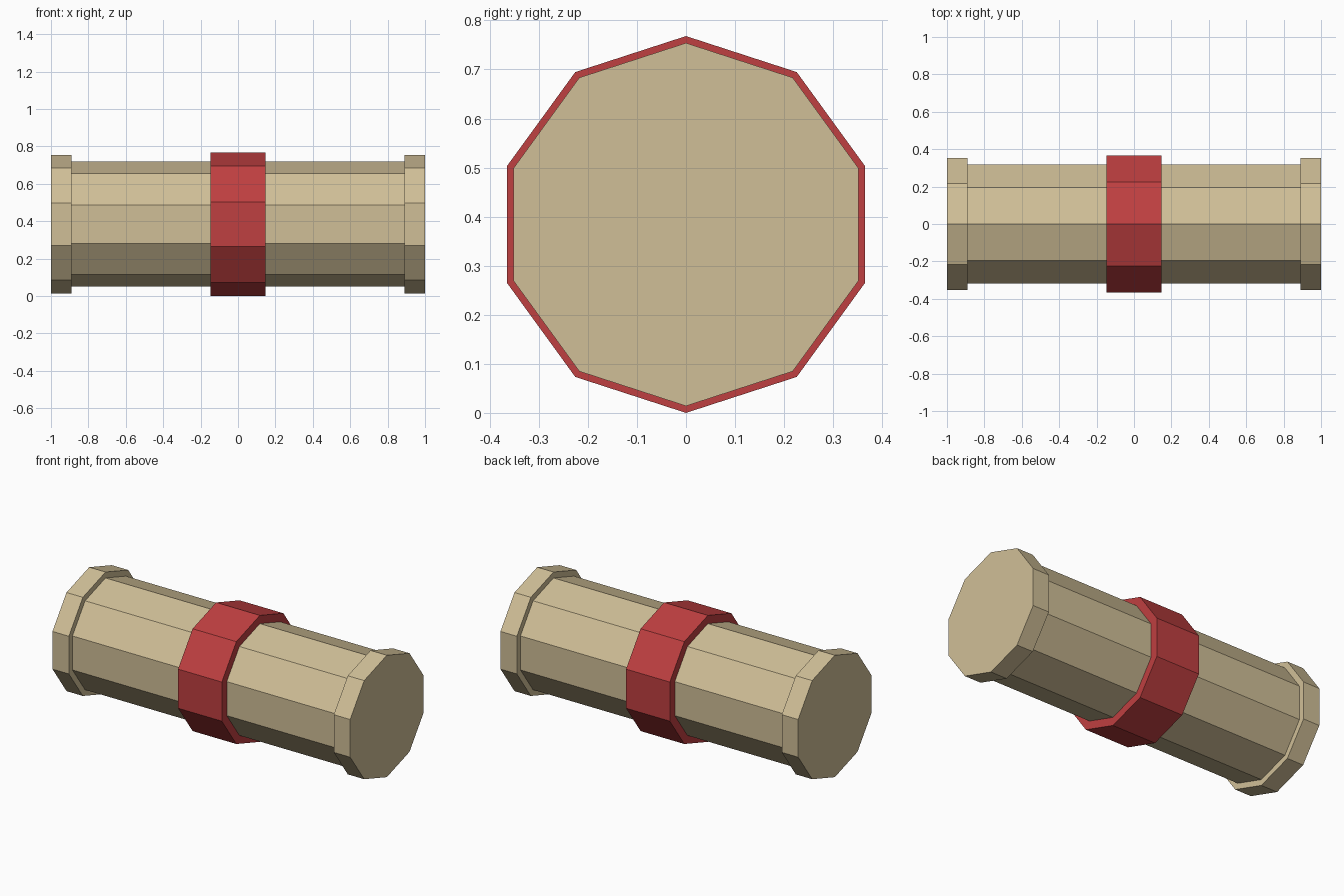
import bpy, bmesh
from math import sin, cos, tau

cube = bpy.data.objects.get("Cube")
if cube:
    bpy.data.objects.remove(cube, do_unlink=True)

SIDES = 10
AXIS_Z = 0.384


def material(name, rgb):
    mat = bpy.data.materials.new(name)
    mat.use_nodes = True
    color = (*rgb, 1)
    mat.diffuse_color = color
    mat.node_tree.nodes["Principled BSDF"].inputs["Base Color"].default_value = color
    return mat


def prism(name, x_start, x_end, radius, mat):
    """Ten-sided prism along x with a corner pointing straight up."""
    bm = bmesh.new()
    ring = [bm.verts.new((x_start, radius * sin(tau * i / SIDES), radius * cos(tau * i / SIDES)))
            for i in range(SIDES)]
    base = bm.faces.new(ring)
    extruded = bmesh.ops.extrude_face_region(bm, geom=[base], use_keep_orig=True)
    verts = [g for g in extruded["geom"] if isinstance(g, bmesh.types.BMVert)]
    bmesh.ops.translate(bm, verts=verts, vec=(x_end - x_start, 0, 0))
    bmesh.ops.recalc_face_normals(bm, faces=bm.faces)
    mesh = bpy.data.meshes.new(name)
    bm.to_mesh(mesh)
    bm.free()
    mesh.materials.append(mat)
    obj = bpy.data.objects.new(name, mesh)
    obj.location.z = AXIS_Z
    bpy.context.collection.objects.link(obj)
    return obj


tan = material("tan", (0.63, 0.52, 0.31))
red = material("red", (0.52, 0.05, 0.052))

# Long body, running into both end caps
prism("body", -0.95, 0.95, 0.334, tan)

# Raised end caps
prism("right_end_cap", -1, -0.89, 0.37, tan)
prism("left_end_cap", 0.89, 1, 0.37, tan)

# Red band around the middle
prism("middle_band", -0.147, 0.147, AXIS_Z, red)
